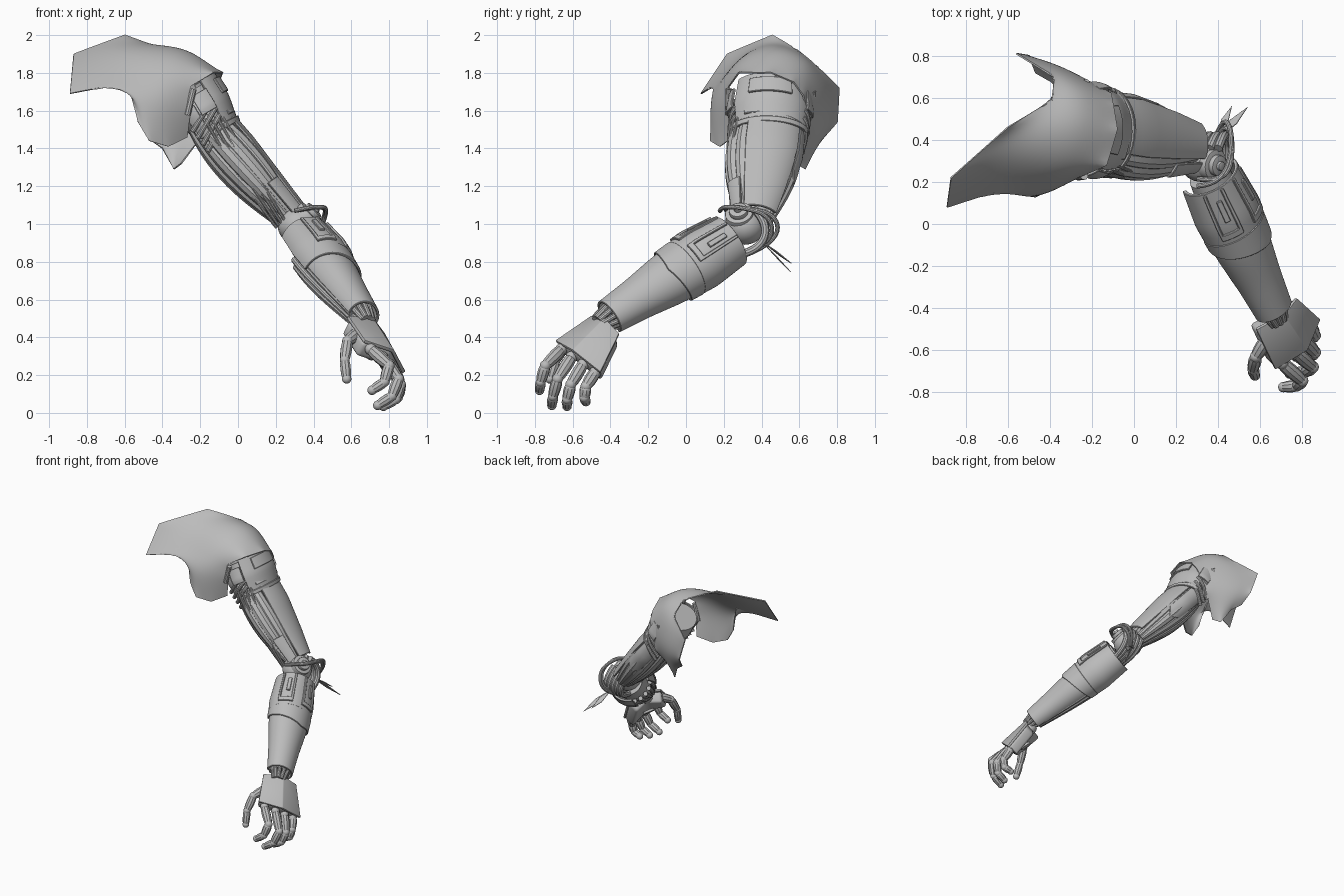
import bpy, bmesh, math, random
from mathutils import Vector as V

random.seed(4)
if "Cube" in bpy.data.objects:
    bpy.data.objects.remove(bpy.data.objects["Cube"])

steel = bpy.data.materials.new("grey_steel")
steel.use_nodes = True
steel.diffuse_color = (0.5, 0.5, 0.5, 1)
steel.node_tree.nodes["Principled BSDF"].inputs["Base Color"].default_value = (0.5, 0.5, 0.5, 1)


def finish(name, data, modifiers=()):
    """Link the data, bake its modifiers into a mesh and smooth it."""
    obj = bpy.data.objects.new(name, data)
    bpy.context.collection.objects.link(obj)
    for kind, settings in modifiers:
        mod = obj.modifiers.new(kind.lower(), kind)
        for key, value in settings.items():
            setattr(mod, key, value)
    bpy.context.view_layer.update()
    mesh = bpy.data.meshes.new_from_object(obj.evaluated_get(bpy.context.evaluated_depsgraph_get()))
    bpy.data.objects.remove(obj)
    mesh.materials.clear()
    mesh.materials.append(steel)
    mesh.shade_smooth()
    mesh.set_sharp_from_angle(angle=math.radians(35))
    obj = bpy.data.objects.new(name, mesh)
    bpy.context.collection.objects.link(obj)


def grid_mesh(name, rows, closed=False, torn=False):
    """A net of quads: closed makes a capped tube, torn keeps the rim angular."""
    mesh, bm = bpy.data.meshes.new(name), bmesh.new()
    grid = [[bm.verts.new(p) for p in row] for row in rows]
    n = len(rows[0])
    for r0, r1 in zip(grid, grid[1:]):
        for i in range(n if closed else n - 1):
            j = (i + 1) % n
            bm.faces.new((r0[i], r0[j], r1[j], r1[i]))
    if closed:
        bm.faces.new(grid[0])
        bm.faces.new(grid[-1])
    if torn:
        crease = bm.verts.layers.float.new("crease_vert")
        for v in bm.verts:
            v[crease] = 1.0 if v.is_boundary else 0.0
    bmesh.ops.recalc_face_normals(bm, faces=bm.faces)
    bm.to_mesh(mesh)
    bm.free()
    return mesh


def sheet(name, rows, thick, bevel=0.003, segments=1):
    finish(name, grid_mesh(name, rows), [
        ("SOLIDIFY", dict(thickness=thick, offset=0)),
        ("BEVEL", dict(width=bevel, segments=segments, limit_method="ANGLE"))])


class Limb:
    """An oval tapering axis; angle zero faces outward, ninety faces forward."""

    def __init__(self, a, b, out, profile):
        self.a, self.b, self.profile = V(a), V(b), profile
        self.d = (self.b - self.a).normalized()
        out = V(out)
        self.out = (out - self.d * out.dot(self.d)).normalized()
        self.side = self.d.cross(self.out)

    def at(self, t, angle, lift=0.0):
        ru, rv = self.profile[0][1:]
        for (t0, u0, v0), (t1, u1, v1) in zip(self.profile, self.profile[1:]):
            if t >= t0:
                k = (t - t0) / (t1 - t0)
                ru, rv = u0 + (u1 - u0) * k, v0 + (v1 - v0) * k
        c, s = math.cos(math.radians(angle)), math.sin(math.radians(angle))
        return self.a.lerp(self.b, t) + self.out * c * (ru + lift) + self.side * s * (rv + lift)


def core(name, limb, t0, t1, lift, n=28, steps=10):
    rows = [[limb.at(t0 + (t1 - t0) * k / steps, 360 * i / n, lift) for i in range(n)]
            for k in range(steps + 1)]
    finish(name, grid_mesh(name, rows, closed=True))


def patch(name, limb, t0, t1, a0, a1, lift=0.0, thick=0.014, point=0.0, n=16, steps=10):
    """A curved armour plate wrapped on a limb, its far end drawn to a point."""
    rows = []
    for k in range(steps + 1):
        row = []
        for i in range(n + 1):
            w = i / n
            end = t1 + point * (1 - abs(2 * w - 1))
            row.append(limb.at(t0 + (end - t0) * k / steps, a0 + (a1 - a0) * w, lift))
        rows.append(row)
    sheet(name, rows, thick)


def strand(name, points, radius, taper=None):
    """A round cable, or a muscle when taper gives each point its own width."""
    curve = bpy.data.curves.new(name, "CURVE")
    curve.dimensions, curve.bevel_depth, curve.bevel_resolution = "3D", radius, 3
    curve.use_fill_caps = True
    spline = curve.splines.new("NURBS")
    spline.points.add(len(points) - 1)
    for i, (pt, p) in enumerate(zip(spline.points, points)):
        pt.co = (*p, 1)
        pt.radius = taper[i] if taper else 1
    spline.use_endpoint_u, spline.order_u, spline.resolution_u = True, min(4, len(points)), 6
    finish(name, curve)


def disc(name, center, axis, radius, depth):
    mesh, bm = bpy.data.meshes.new(name), bmesh.new()
    turn = V(axis).to_track_quat("Z", "Y").to_matrix().to_4x4()
    turn.translation = center
    bmesh.ops.create_cone(bm, cap_ends=True, segments=24, radius1=radius, radius2=radius,
                          depth=depth, matrix=turn)
    bm.to_mesh(mesh)
    bm.free()
    finish(name, mesh, [("BEVEL", dict(width=0.005, segments=2, limit_method="ANGLE"))])


def ball(name, center, size):
    mesh, bm = bpy.data.meshes.new(name), bmesh.new()
    bmesh.ops.create_uvsphere(bm, u_segments=20, v_segments=12, radius=1)
    for v in bm.verts:
        v.co = V(center) + V(size) * v.co
    bm.to_mesh(mesh)
    bm.free()
    finish(name, mesh)


# Torn shoulder skin: strips from chest over the top to the back, arm edge first
skin = [
    [(-.27, .25, 1.46), (-.37, .18, 1.41), (-.47, .13, 1.44), (-.53, .14, 1.54)],
    [(-.25, .23, 1.62), (-.39, .14, 1.64), (-.52, .11, 1.67), (-.58, .18, 1.75)],
    [(-.25, .23, 1.73), (-.4, .18, 1.76), (-.6, .21, 1.78), (-.89, .08, 1.69)],
    [(-.13, .28, 1.8), (-.32, .28, 1.9), (-.6, .34, 1.92), (-.87, .22, 1.9)],
    [(-.08, .45, 1.8), (-.25, .46, 1.95), (-.43, .47, 1.96), (-.6, .46, 2)],
    [(-.1, .57, 1.75), (-.24, .61, 1.88), (-.33, .62, 1.9), (-.39, .59, 1.92)],
    [(-.11, .62, 1.68), (-.25, .67, 1.79), (-.34, .7, 1.81), (-.38, .7, 1.83)],
    [(-.14, .64, 1.6), (-.27, .71, 1.67), (-.4, .76, 1.7), (-.56, .81, 1.72)],
    [(-.18, .65, 1.48), (-.3, .73, 1.51), (-.4, .78, 1.52), (-.5, .8, 1.54)],
    [(-.3, .58, 1.32), (-.34, .63, 1.29), (-.4, .68, 1.4), (-.47, .72, 1.45)],
]
finish("shoulder_skin", grid_mesh("shoulder_skin", skin, torn=True), [
    ("SUBSURF", dict(levels=3)),
    ("SOLIDIFY", dict(thickness=0.008, offset=0))])

# Shoulder cap, its bands and the joint below
shoulder = Limb((-.27, .45, 1.72), (-.12, .44, 1.47), (.86, 0, .5),
                [(0, .16, .19), (.5, .165, .21), (1, .135, .19)])
core("shoulder_core", shoulder, .1, 1.05, -.035)
patch("shoulder_cap", shoulder, 0, .95, -75, 62)
patch("shoulder_badge_plate", shoulder, .12, .42, -32, 32, .012)
patch("shoulder_rim", shoulder, .9, 1, -80, 66, .008, .02)
for sign, word in ((1, "front"), (-1, "back")):
    patch(word + "_shoulder_plate", shoulder, .2, .6, sign * 62, sign * 92, .016)
    patch(word + "_side_plate", shoulder, .35, .95, sign * 95, sign * 120, .004)
    for k in range(4):
        t = .45 + k * .15
        strand(word + "_shoulder_cable", [shoulder.at(t + .1 * i, sign * (62 + 20 * i), .025 * (i % 2))
                                          for i in range(4)], .014)
    strand(word + "_shoulder_piston", [shoulder.at(.1, sign * 82, .03),
                                       shoulder.at(.45, sign * 112, .03)], .018)

# Upper arm: muscle strands around a core, outer armour
upper = Limb((-.16, .43, 1.52), (.28, .365, 1.02), (.75, 0, .65),
             [(0, .125, .19), (.3, .125, .195), (.7, .105, .155), (1, .09, .11)])
core("upper_arm_core", upper, -.1, 1, -.04)
for k in range(10):
    angle = 42 + k * 29
    sway = random.uniform(4, 14)
    strand("arm_muscle", [upper.at(t, angle - sway * t, lift) for t, lift in
                          ((-.12, -.06), (.1, -.035), (.4, -.025), (.7, -.025), (1.02, -.04))],
           .046, (.5, .95, 1.2, .9, .45))
for k in range(4):
    strand("arm_cable", [upper.at(t, 45 + k * 14 + t * 60, .01) for t in (.02, .3, .6, .98)], .008)
patch("upper_arm_armour", upper, .02, .98, -60, 27, .012)
patch("upper_arm_collar", upper, -.03, .06, -72, 34, .02, .024)
patch("back_arm_plate", upper, .02, .5, -118, -64, .008, point=.12)
patch("front_elbow_guard", upper, .68, 1.04, 36, 72, .012, .016, point=.06)

# Elbow: hub, discs, looping cables and loose blades
hub = V((.39, .28, 1.06))
face = V((.7, -.15, .65)).normalized()
ball("elbow_core", (.32, .31, .99), (.11, .11, .1))
for radius, shift, depth in ((.075, -.06, .12), (.05, .01, .03), (.022, .03, .02)):
    disc("elbow_disc", hub + face * shift, face, radius, depth)
for k in range(2):
    g = k * .035
    strand("elbow_loop", [(.3, .18 + g, 1.07), (.42 + g, .19, 1.1), (.47, .33 + g, 1.08),
                          (.46, .5 - g, 1.06 - g), (.41, .5 - g, .9), (.35, .3, .83)], .012)
for k in range(5):
    strand("elbow_tendon", [(.24 + k * .04, .36, 1.08), (.3 + k * .035, .47, .98),
                            (.32 + k * .03, .43, .84), (.34 + k * .025, .22, .83)], .022)
for tip in ((.465, .56, .79), (.54, .555, .745)):
    root, tip = V((.39, .4, .91)), V(tip)
    wide = V((.5, -.3, .4)).normalized() * .022
    mid = root.lerp(tip, .55)
    sheet("elbow_blade", ((root, mid - wide), (mid + wide, tip)), .005, .001)

# Forearm: core, two armour sleeves, raised frames and underside rods
fore = Limb((.355, .235, .915), (.67, -.42, .5), (.75, .1, .65),
            [(0, .125, .135), (.25, .14, .155), (.5, .125, .143), (.75, .1, .112), (1, .08, .092)])
core("forearm_core", fore, 0, .97, -.03)
patch("forearm_sleeve", fore, .35, .98, -125, 125, 0, n=36)
patch("forearm_cuff", fore, .01, .4, -150, 130, .008, .018, .1, n=40)
patch("cuff_band", fore, .36, .43, -150, 130, .014, .012, .1, n=40)
for angle in (-12, 52):
    for lo, hi in ((-20, -14), (14, 20)):
        patch("cuff_frame_rail", fore, .02, .33, angle + lo, angle + hi, .018, .02, n=3)
    patch("cuff_frame_end", fore, .29, .33, angle - 20, angle + 20, .018, .02, n=8)
    patch("cuff_inset", fore, .08, .22, angle - 8, angle + 2, .018, .02, n=4)
for k in range(6):
    strand("forearm_rod", [fore.at(t, 130 + k * 20, lift) for t, lift in
                           ((.2, -.01), (.45, 0), (.7, -.01), (.97, -.02))], .017)

# Wrist cables
for k in range(10):
    strand("wrist_cable", [fore.at(t, k * 36, lift) for t, lift in
                           ((.9, -.025), (1, -.035), (1.06, -.045))], .015)
ball("wrist_joint", (.67, -.44, .45), (.05, .05, .05))

# Palm with an arched armoured back, wrist edge then knuckle edge
back = [[V(p) for p in row] for row in (
    ((.585, -.5, .515), (.715, -.43, .505), (.775, -.355, .425)),
    ((.675, -.69, .385), (.825, -.6, .335), (.885, -.455, .22)))]
inward = V((-.58, .15, -.8)).normalized()
middle = sum((p for row in back for p in row), V()) / 6


def palm_layer(name, shrink, depth, thick, bevel, segments):
    sheet(name, [[p.lerp(middle, shrink) + inward * depth for p in row] for row in back],
          thick, bevel, segments)


palm_layer("palm", .1, .062, .09, .02, 3)
palm_layer("hand_back_plate", 0, .01, .02, .005, 2)
palm_layer("hand_ridge_plate", .35, -.002, .01, .003, 1)
disc("palm_pad", middle + inward * .11, inward, .045, .02)


def digit(name, joints, radius):
    """Three capsule segments between ball joints."""
    for k, (p, q) in enumerate(zip(joints, joints[1:])):
        r = radius * (1 - .08 * k)
        ball(name + "_joint", p, (r * .92,) * 3)
        strand(name + "_segment", [p.lerp(q, f) for f in (.1, .3, .7, .95)], r, (.9, 1.08, 1, .82))
    ball(name + "_tip", joints[-1], (radius * .74,) * 3)


# Curled fingers and thumb
fingers = {
    "index_finger": ((.72, -.665, .36), (.8, -.745, .25), (.71, -.775, .12)),
    "middle_finger": ((.78, -.61, .32), (.85, -.68, .18), (.74, -.71, .04)),
    "ring_finger": ((.82, -.55, .28), (.86, -.61, .15), (.77, -.63, .035)),
    "little_finger": ((.85, -.485, .24), (.86, -.53, .14), (.79, -.53, .06)),
}
for name, points in fingers.items():
    knuckle, bend, tip = map(V, points)
    digit(name, [knuckle + inward * .03, bend, bend.lerp(tip, .55) + V((.025, -.008, -.015)), tip], .034)
digit("thumb", [V(p) for p in ((.63, -.55, .42), (.58, -.63, .38), (.565, -.69, .28), (.575, -.72, .18))], .034)
